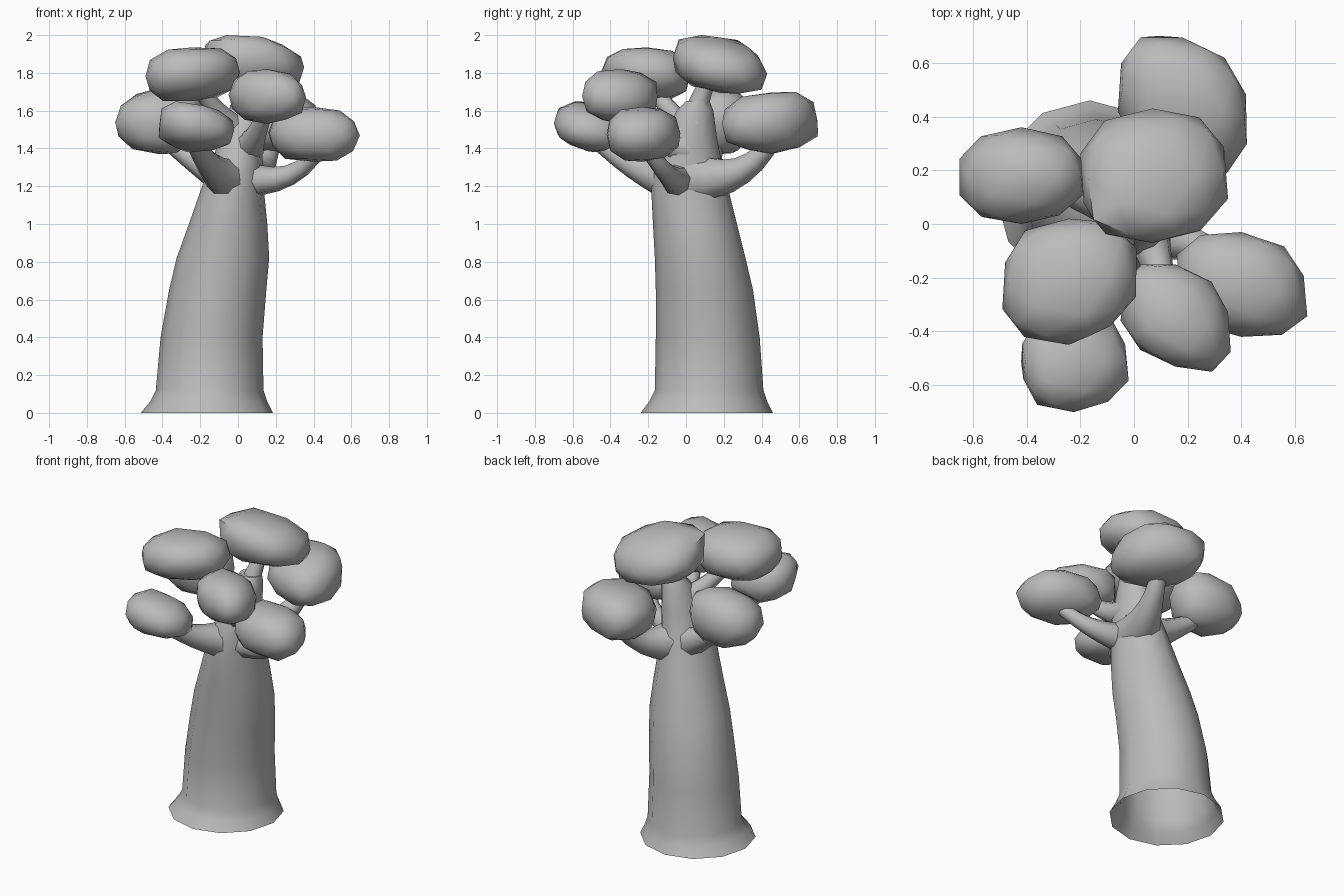
import bpy, bmesh, math, random
from mathutils import Vector

if "Cube" in bpy.data.objects:
    bpy.data.objects.remove(bpy.data.objects["Cube"], do_unlink=True)

grey = bpy.data.materials.new("plain grey")
grey.use_nodes = True
GREY = (0.5, 0.5, 0.5, 1)
grey.diffuse_color = GREY
grey.node_tree.nodes["Principled BSDF"].inputs["Base Color"].default_value = GREY


def finish(name, bm, angle):
    bmesh.ops.recalc_face_normals(bm, faces=bm.faces)
    mesh = bpy.data.meshes.new(name)
    bm.to_mesh(mesh)
    bm.free()
    mesh.materials.append(grey)
    obj = bpy.data.objects.new(name, mesh)
    bpy.context.collection.objects.link(obj)
    bpy.ops.object.select_all(action="DESELECT")
    obj.select_set(True)
    bpy.context.view_layer.objects.active = obj
    bpy.ops.object.shade_smooth_by_angle(angle=math.radians(angle))


def loft(name, rings, angle):
    """Skin a list of point rings and close the last one."""
    bm = bmesh.new()
    loops = [[bm.verts.new(p) for p in ring] for ring in rings]
    n = len(loops[0])
    for low, high in zip(loops, loops[1:]):
        for i in range(n):
            j = (i + 1) % n
            bm.faces.new((low[i], low[j], high[j], high[i]))
    bm.faces.new(loops[-1])
    finish(name, bm, angle)


# Trunk: level rings given as height, x range, y range; hollow underneath
trunk = [
    (0.00, -0.515, 0.185, -0.24, 0.46),
    (0.06, -0.465, 0.155, -0.195, 0.43),
    (0.12, -0.435, 0.135, -0.165, 0.41),
    (0.40, -0.41, 0.13, -0.16, 0.39),
    (0.65, -0.365, 0.15, -0.16, 0.355),
    (0.82, -0.325, 0.165, -0.165, 0.315),
    (1.00, -0.26, 0.155, -0.175, 0.27),
    (1.20, -0.19, 0.135, -0.185, 0.22),
    (1.32, -0.14, 0.13, -0.17, 0.19),
    (1.45, -0.10, 0.13, -0.12, 0.165),
    (1.60, -0.05, 0.13, -0.05, 0.145),
    (1.65, -0.02, 0.12, 0.0, 0.125),
]


def level_ring(z, x0, x1, y0, y1, sides=12):
    turns = [2 * math.pi * i / sides for i in range(sides)]
    return [((x0 + x1) / 2 + (x1 - x0) / 2 * math.cos(a),
             (y0 + y1) / 2 + (y1 - y0) / 2 * math.sin(a), z) for a in turns]


loft("trunk", [level_ring(*row) for row in trunk], 45)


# Branches: bent tapering limbs with a flared root
def branch(name, root, bend, tip, r_root, r_tip, steps=6, sides=8):
    a, b, c = Vector(root), Vector(bend), Vector(tip)
    rings = []
    for s in range(steps + 1):
        t = s / steps
        centre = a * (1 - t) ** 2 + b * 2 * t * (1 - t) + c * t * t
        along = ((b - a) * (1 - t) + (c - b) * t).normalized()
        turn = Vector((0, 0, 1)).rotation_difference(along)
        r = r_tip + (r_root - r_tip) * (1 - t) ** 2
        rings.append([centre + turn @ Vector((r * math.cos(k), r * math.sin(k), 0))
                      for k in (2 * math.pi * i / sides for i in range(sides))])
    loft(name, rings, 60)


branch("left_branch", (0.02, -0.04, 1.24), (0.32, -0.06, 1.19), (0.44, -0.22, 1.42), 0.10, 0.042)
branch("front_branch", (-0.03, -0.03, 1.22), (-0.16, -0.30, 1.28), (-0.24, -0.48, 1.46), 0.13, 0.05)
branch("right_branch", (-0.03, 0.07, 1.24), (-0.26, 0.13, 1.33), (-0.42, 0.18, 1.48), 0.12, 0.042)
branch("back_branch", (0.01, 0.04, 1.24), (0.14, 0.34, 1.22), (0.18, 0.46, 1.46), 0.15, 0.05)
branch("upper_left_branch", (0.04, 0.0, 1.40), (0.09, -0.18, 1.43), (0.15, -0.32, 1.62), 0.10, 0.042)
branch("upper_right_branch", (0.01, 0.03, 1.48), (-0.10, -0.08, 1.57), (-0.22, -0.18, 1.74), 0.09, 0.042)
branch("top_branch", (0.05, 0.05, 1.54), (0.06, 0.06, 1.66), (0.10, 0.14, 1.80), 0.08, 0.042)


# Foliage: squared-off lumps fitted to x, y, z ranges. The top and the underside
# slope separately in x and y, and skew slants the plan along y.
def foliage(name, spans, top, under, skew, seed):
    rnd = random.Random(seed)
    bm = bmesh.new()
    bmesh.ops.create_icosphere(bm, subdivisions=2, radius=1)
    for v in bm.verts:
        p = Vector([math.copysign(abs(c) ** 0.85, c) for c in v.co.normalized()])
        p *= 1 + rnd.uniform(-0.05, 0.05)
        slope = Vector(under).lerp(Vector(top), min(max((p.z + 1) / 2, 0), 1))
        p.z += slope.dot(p.xy)
        p.y += skew * p.x
        v.co = p
    for axis, (lo, hi) in enumerate(spans):
        values = [v.co[axis] for v in bm.verts]
        least, size = min(values), max(values) - min(values)
        for v in bm.verts:
            v.co[axis] = lo + (v.co[axis] - least) / size * (hi - lo)
    finish(name, bm, 50)


foliage("top_foliage", ((-0.20, 0.35), (-0.07, 0.43), (1.69, 2.0)),
        (-0.25, -0.35), (-0.1, -0.25), 0.05, 1)
foliage("back_foliage", ((-0.06, 0.42), (0.19, 0.70), (1.37, 1.70)),
        (0.05, 0.15), (0.0, 0.05), -0.25, 2)
foliage("right_foliage", ((-0.65, -0.19), (0.0, 0.36), (1.37, 1.72)),
        (0.2, 0.0), (-0.15, 0.0), 0.0, 3)
foliage("upper_right_foliage", ((-0.49, 0.01), (-0.45, 0.02), (1.65, 1.935)),
        (0.05, -0.05), (0.15, -0.1), 0.1, 4)
foliage("front_foliage", ((-0.42, -0.02), (-0.70, -0.32), (1.38, 1.65)),
        (-0.3, -0.1), (-0.05, -0.25), 0.0, 5)
foliage("upper_left_foliage", ((-0.05, 0.36), (-0.55, -0.15), (1.53, 1.82)),
        (-0.1, -0.1), (0.0, 0.0), -0.3, 6)
foliage("left_foliage", ((0.16, 0.645), (-0.42, -0.03), (1.33, 1.62)),
        (-0.05, 0.0), (-0.05, 0.05), -0.2, 7)
